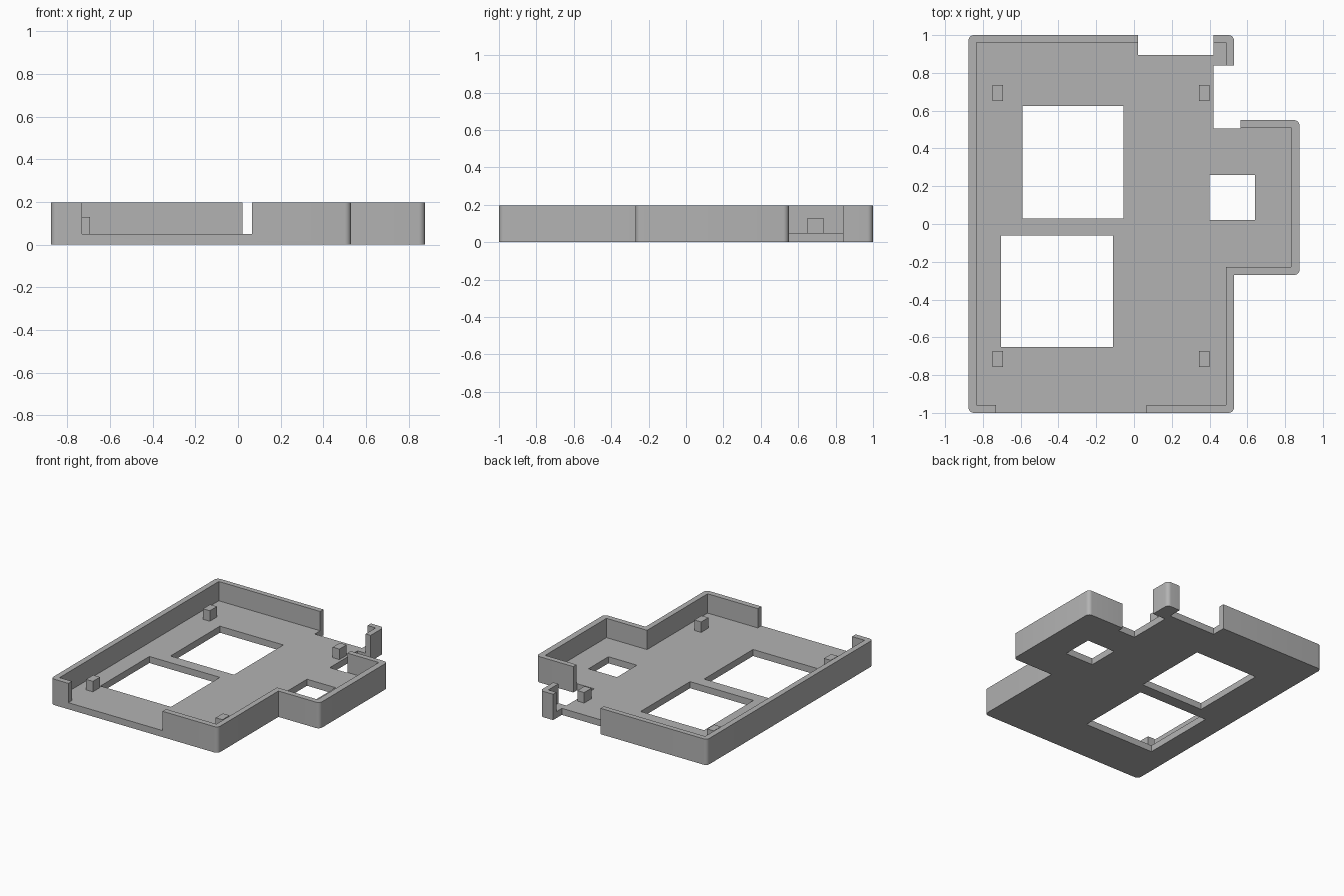
import bpy
import bmesh
from math import radians
from mathutils import Vector

if "Cube" in bpy.data.objects:
    bpy.data.objects.remove(bpy.data.objects["Cube"], do_unlink=True)

FLOOR, TOP, POST_TOP, RADIUS = 0.05, 0.197, 0.13, 0.03
R, L = 0.877, -0.877

grey = bpy.data.materials.new("plain grey")
grey.use_nodes = True
grey.diffuse_color = (0.45, 0.45, 0.45, 1)
grey.node_tree.nodes["Principled BSDF"].inputs["Base Color"].default_value = grey.diffuse_color


def round_corner(prev, p, nxt, steps=6):
    """Arc that replaces a right-angled corner."""
    a, b = (prev - p).normalized() * RADIUS, (nxt - p).normalized() * RADIUS
    centre = p + a + b
    return [centre + (-b).slerp(-a, i / steps) * RADIUS for i in range(steps + 1)]


def prism(name, points, z0, z1, rounded=()):
    """Vertical extrusion of an outline, with chosen corners rounded."""
    pts = [Vector(p) for p in points]
    outline = []
    for i, p in enumerate(pts):
        if i in rounded:
            outline += round_corner(pts[i - 1], p, pts[(i + 1) % len(pts)])
        else:
            outline.append(p)
    bm = bmesh.new()
    face = bm.faces.new([bm.verts.new((p.x, p.y, z0)) for p in outline])
    ext = bmesh.ops.extrude_face_region(bm, geom=[face])["geom"]
    bmesh.ops.translate(bm, vec=(0, 0, z1 - z0),
                        verts=[v for v in ext if isinstance(v, bmesh.types.BMVert)])
    bmesh.ops.recalc_face_normals(bm, faces=bm.faces)
    mesh = bpy.data.meshes.new(name)
    bm.to_mesh(mesh)
    bm.free()
    mesh.materials.append(grey)
    obj = bpy.data.objects.new(name, mesh)
    bpy.context.collection.objects.link(obj)
    return obj


def box(name, x0, x1, y0, y1, z0, z1):
    return prism(name, [(x0, y0), (x1, y0), (x1, y1), (x0, y1)], z0, z1)


def cut(target, cutter):
    mod = target.modifiers.new("cut", "BOOLEAN")
    mod.operation = "DIFFERENCE"
    mod.solver = "EXACT"
    mod.object = cutter
    bpy.context.view_layer.objects.active = target
    bpy.ops.object.modifier_apply(modifier=mod.name)
    bpy.data.objects.remove(cutter, do_unlink=True)


# Tray body: outer outline with the back and side notches
tray = prism("tray", [
    (L, -1), (0.53, -1), (0.53, -0.27), (R, -0.27), (R, 0.55),
    (0.565, 0.55), (0.565, 0.505), (0.42, 0.505), (0.42, 0.84),
    (0.53, 0.84), (0.53, 1), (0.42, 1), (0.42, 0.895),
    (0.02, 0.895), (0.02, 1), (L, 1)],
    0, TOP, rounded=(0, 1, 3, 4, 10, 15))

# Inside of the tray, running out through the front opening
cut(tray, prism("cavity", [
    (-0.834, -0.957), (-0.73, -0.957), (-0.73, -1.1), (0.065, -1.1),
    (0.065, -0.957), (0.488, -0.957), (0.488, -0.228), (0.83, -0.228),
    (0.83, 0.51), (0.488, 0.51), (0.488, 0.96), (-0.834, 0.96)],
    FLOOR, TOP + 0.1))

# Windows through the floor
for window in [(-0.59, -0.055, 0.03, 0.625),
               (-0.705, -0.11, -0.65, -0.06),
               (0.40, 0.64, 0.02, 0.26)]:
    cut(tray, box("window", *window, -0.1, FLOOR + 0.05))

# Smooth rounded corners, crisp edges elsewhere
bpy.ops.object.select_all(action="DESELECT")
tray.select_set(True)
bpy.context.view_layer.objects.active = tray
bpy.ops.object.shade_smooth_by_angle(angle=radians(30))

# Support posts
for side, x in (("right", -0.75), ("left", 0.343)):
    for end, y in (("front", -0.758), ("back", 0.65)):
        box(f"{end}_{side}_post", x, x + 0.057, y, y + 0.086, FLOOR, POST_TOP)
